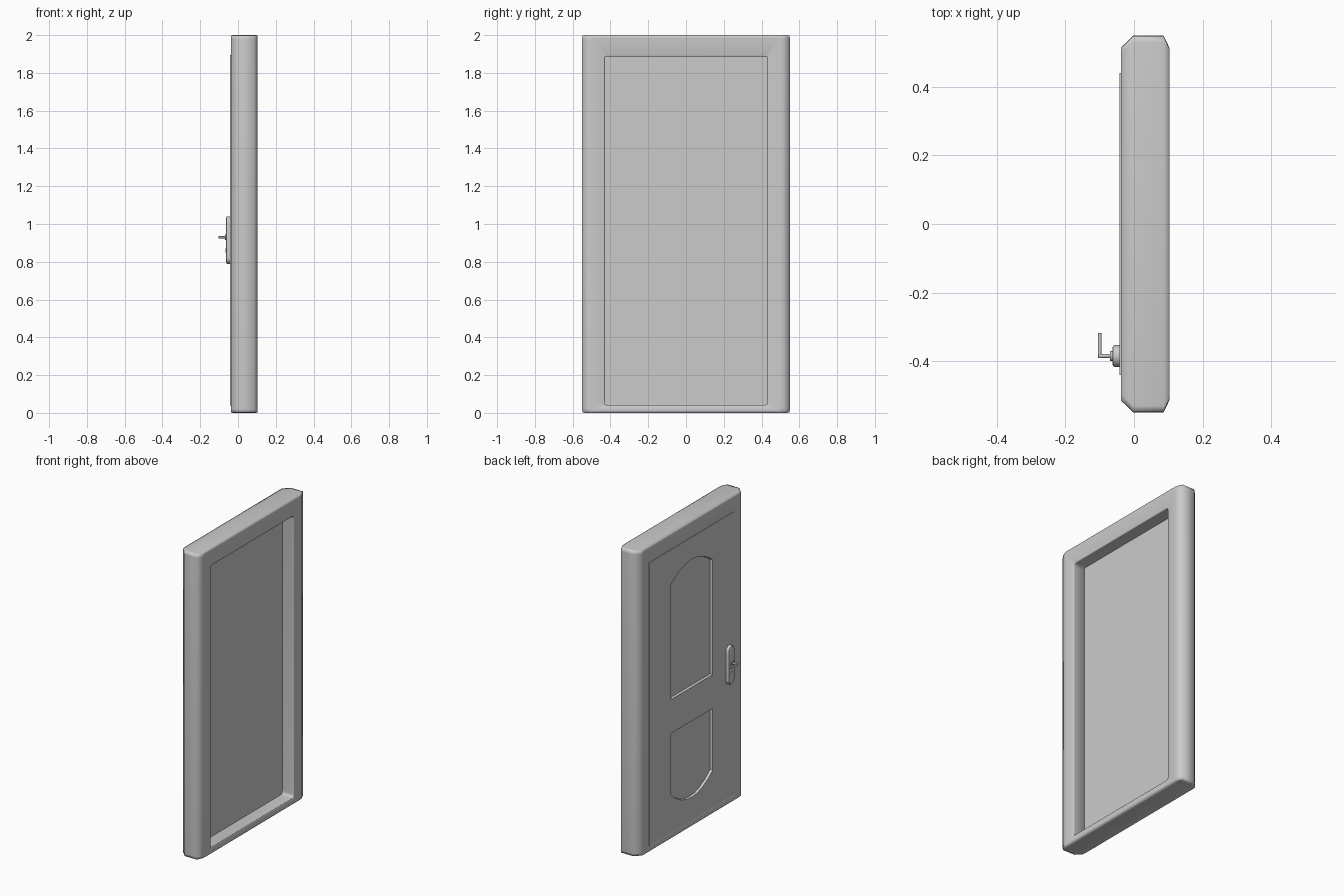
import bpy, bmesh, math
from mathutils import Vector

if "Cube" in bpy.data.objects:
    bpy.data.objects.remove(bpy.data.objects["Cube"])


def finish(name, bm, angle=35):
    bmesh.ops.recalc_face_normals(bm, faces=bm.faces)
    me = bpy.data.meshes.new(name)
    bm.to_mesh(me)
    bm.free()
    ob = bpy.data.objects.new(name, me)
    bpy.context.collection.objects.link(ob)
    if angle:
        bpy.ops.object.select_all(action='DESELECT')
        ob.select_set(True)
        bpy.context.view_layer.objects.active = ob
        bpy.ops.object.shade_smooth_by_angle(angle=math.radians(angle))
    return ob


def loft(name, rings, cap=True, angle=35):
    """Bridge successive closed rings; cap the ends or join last to first."""
    bm = bmesh.new()
    vs = [[bm.verts.new(p) for p in r] for r in rings]
    n = len(vs[0])
    pairs = list(zip(vs, vs[1:])) + ([] if cap else [(vs[-1], vs[0])])
    for a, b in pairs:
        for i in range(n):
            j = (i + 1) % n
            bm.faces.new((a[i], a[j], b[j], b[i]))
    if cap:
        bm.faces.new(vs[0])
        bm.faces.new(vs[-1])
    return finish(name, bm, angle)


def rect(x, hy, z0, z1):
    return [(x, -hy, z0), (x, hy, z0), (x, hy, z1), (x, -hy, z1)]


def soft_rect(x, hy, z0, z1, k=0.02, e=0.002):
    """Rectangle with supporting points near each slightly eased corner."""
    pts = []
    for sy, z, dz, flip in ((-1, z0, 1, 0), (1, z0, 1, 1), (1, z1, -1, 0), (-1, z1, -1, 1)):
        c = [(x, sy * hy, z + dz * k), (x, sy * (hy - e), z + dz * e), (x, sy * (hy - k), z)]
        pts += c[::-1] if flip else c
    return pts


def stadium(x, cy, cz, r, half, n=12):
    pts = []
    for s in (1, -1):
        for i in range(n + 1):
            a = math.pi * i / n + (0 if s > 0 else math.pi)
            pts.append((x, cy + r * math.cos(a), cz + s * half + r * math.sin(a)))
    return pts


def rod(name, p, q, r, n=16):
    p, q = Vector(p), Vector(q)
    m = (q - p).to_track_quat('Z', 'Y').to_matrix()
    ring = [m @ Vector((r * math.cos(2 * math.pi * i / n), r * math.sin(2 * math.pi * i / n), 0))
            for i in range(n)]
    return loft(name, [[p + v for v in ring], [q + v for v in ring]])


# Frame: smooth chamfered outer sides, with support rings keeping the flats flat
loft("door_frame", [
    soft_rect(-0.038, 0.50, 0.015, 1.985),
    soft_rect(-0.038, 0.515, 0.001, 1.999), soft_rect(-0.002, 0.55, 0, 2),
    soft_rect(0.086, 0.55, 0, 2), soft_rect(0.103, 0.515, 0.001, 1.999),
    soft_rect(0.103, 0.50, 0.015, 1.985),
    soft_rect(0.103, 0.435, 0.040, 1.892), soft_rect(0.101, 0.43, 0.042, 1.887),
    soft_rect(0.095, 0.43, 0.042, 1.887), soft_rect(-0.036, 0.43, 0.042, 1.887),
    soft_rect(-0.038, 0.435, 0.040, 1.892)], cap=False, angle=100)

# Door leaf
door = loft("door_leaf", [rect(-0.042, 0.44, 0.04, 1.895), rect(0.02, 0.44, 0.04, 1.895)],
            angle=None)


# Recessed panels: straight end at za, arch springing at zb, rise toward the end
def panel_outline(x, w, za, zb, rise, n=8):
    pts = [(x, -w, za), (x, w, za)]
    for i in range(n + 1):
        y = w * (1 - 2 * i / n)
        pts.append((x, y, zb + rise * (1 - (y / w) ** 2)))
    return pts


for name, za, zb, rise in (("upper", 0.912, 1.665, 0.085), ("lower", 0.69, 0.285, -0.095)):
    s = 1 if rise > 0 else -1
    cutter = loft(name + "_panel_cutter", [
        panel_outline(-0.06, 0.217, za, zb, rise),
        panel_outline(-0.042, 0.217, za, zb, rise),
        panel_outline(-0.026, 0.214, za + s * 0.003, zb - s * 0.002, rise)], angle=None)
    cutter.hide_render = True
    cutter.hide_set(True)
    m = door.modifiers.new(name + "_panel", 'BOOLEAN')
    m.operation, m.solver, m.object = 'DIFFERENCE', 'EXACT', cutter

# Handle plate, boss, spindle, lever and lock
Y, Z = -0.385, 0.93
loft("handle_plate", [stadium(-0.040, Y, 0.915, 0.032, 0.094),
                      stadium(-0.056, Y, 0.915, 0.032, 0.094),
                      stadium(-0.061, Y, 0.915, 0.029, 0.094),
                      stadium(-0.063, Y, 0.915, 0.024, 0.094)])
rod("handle_boss", (-0.060, Y, Z), (-0.070, Y, Z), 0.015)
rod("handle_spindle", (-0.068, Y, Z), (-0.104, Y, Z), 0.006)
rod("handle_lever", (-0.100, Y - 0.006, Z), (-0.100, -0.318, Z), 0.005)
rod("lock_cylinder", (-0.060, Y, 0.86), (-0.065, Y, 0.86), 0.011)
